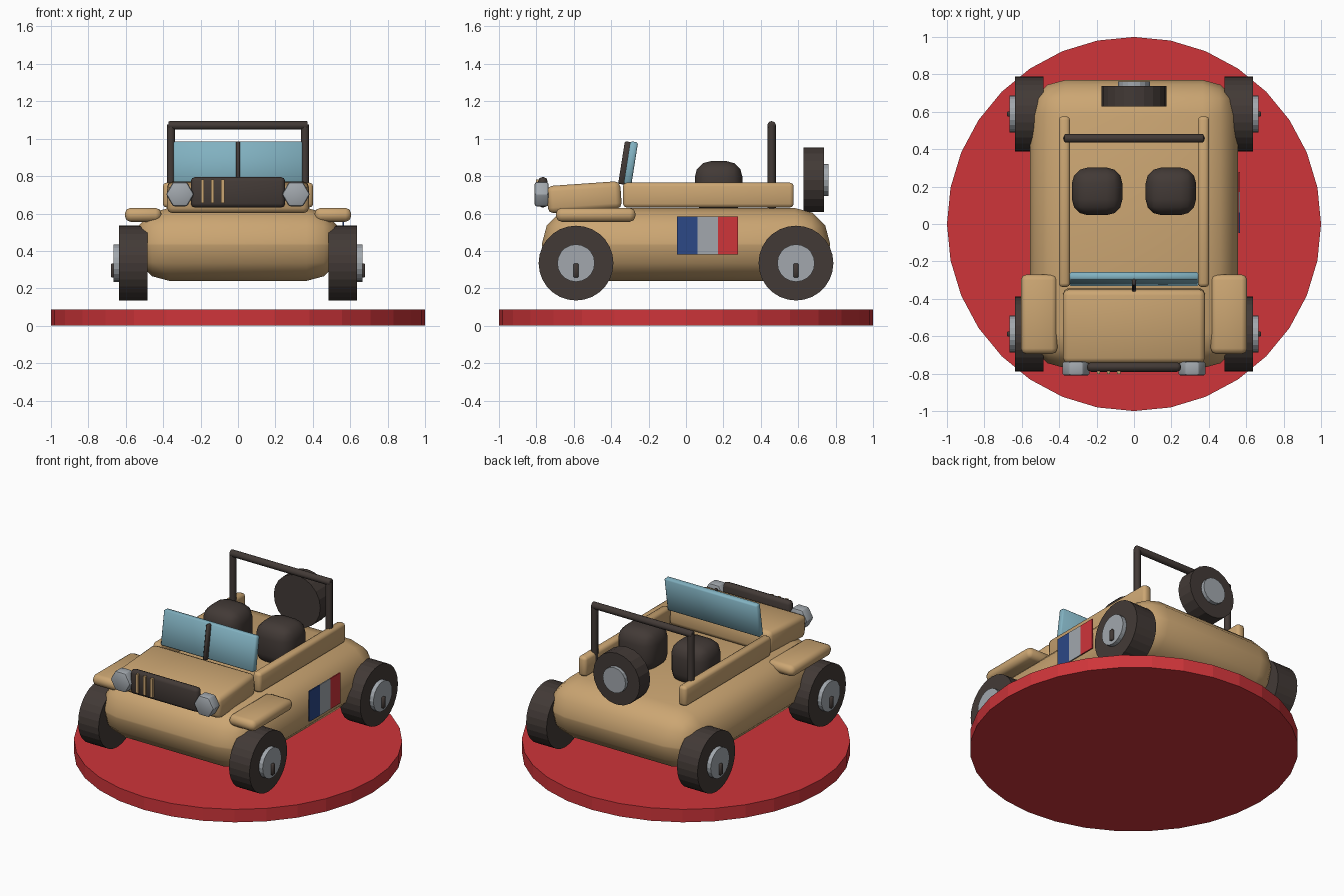
import bpy, bmesh
from math import radians, pi
from mathutils import Matrix, Vector

cube = bpy.data.objects.get("Cube")
if cube:
    bpy.data.objects.remove(cube, do_unlink=True)


def material(name, rgb):
    m = bpy.data.materials.new(name)
    m.use_nodes = True
    colour = (*rgb, 1)
    m.diffuse_color = colour
    shader = next(n for n in m.node_tree.nodes if n.type == 'BSDF_PRINCIPLED')
    shader.inputs["Base Color"].default_value = colour
    return m


TAN = material("sand_paint", (0.60, 0.38, 0.17))
DARK = material("dark_rubber", (0.055, 0.042, 0.037))
RED = material("red", (0.62, 0.035, 0.042))
GLASS = material("blue_glass", (0.22, 0.44, 0.53))
GREY = material("light_grey", (0.36, 0.39, 0.42))
BLUE = material("navy_blue", (0.025, 0.065, 0.24))


def finish(name, bm, mat, place, bevel, segments, angle):
    """Bevel the sharp edges, place the part and shade it."""
    if bevel:
        sharp = [e for e in bm.edges if e.calc_face_angle(0) > radians(40)]
        bmesh.ops.bevel(bm, geom=sharp, offset=bevel, segments=segments,
                        profile=0.5, affect='EDGES', clamp_overlap=True)
    bm.transform(place)
    bmesh.ops.recalc_face_normals(bm, faces=bm.faces)
    mesh = bpy.data.meshes.new(name)
    bm.to_mesh(mesh)
    bm.free()
    mesh.materials.append(mat)
    if angle:
        mesh.shade_smooth()
        mesh.set_sharp_from_angle(angle=radians(angle))
    obj = bpy.data.objects.new(name, mesh)
    bpy.context.collection.objects.link(obj)
    return obj


def box(name, mat, x, y, z, bevel=0, segments=2, tilt=0):
    """Box from (low, high) ranges, tilted about its own x axis in degrees."""
    bm = bmesh.new()
    size = [r[1] - r[0] for r in (x, y, z)]
    centre = Vector([(r[0] + r[1]) / 2 for r in (x, y, z)])
    bmesh.ops.create_cube(bm, size=1, matrix=Matrix.Diagonal((*size, 1)))
    place = Matrix.Translation(centre) @ Matrix.Rotation(radians(tilt), 4, 'X')
    return finish(name, bm, mat, place, bevel, segments, 50 if bevel else 0)


def cylinder(name, mat, start, end, radius, sides, bevel=0, angle=0, spin=0):
    """Cylinder running from one point to another."""
    start, end = Vector(start), Vector(end)
    bm = bmesh.new()
    bmesh.ops.create_cone(bm, cap_ends=True, segments=sides, radius1=radius,
                          radius2=radius, depth=(end - start).length)
    turn = (end - start).to_track_quat('Z', 'Y').to_matrix().to_4x4()
    place = (Matrix.Translation((start + end) / 2) @ turn
             @ Matrix.Rotation(spin, 4, 'Z'))
    return finish(name, bm, mat, place, bevel, 2, angle)


def span(side, low, high):
    """Mirror an x range to the given side."""
    return tuple(sorted((side * low, side * high)))


# Display base
cylinder("display_base", RED, (0, 0, 0), (0, 0, 0.087), 1, 32)

# Body tub and sloping bonnet
box("body_tub", TAN, (-0.557, 0.557), (-0.77, 0.77), (0.24, 0.63), 0.19, 3)
box("bonnet", TAN, (-0.38, 0.38), (-0.742, -0.347), (0.613, 0.76), 0.03, 2, 4)

# Grille with three slats
box("grille", DARK, (-0.252, 0.252), (-0.79, -0.74), (0.632, 0.795), 0.022)
for i in range(3):
    x = -0.19 + i * 0.054
    box(f"grille_slat_{i + 1}", TAN, (x - 0.009, x + 0.009),
        (-0.802, -0.78), (0.657, 0.783))

# Windscreen leaning back, with a centre bar
box("windscreen", GLASS, (-0.345, 0.345), (-0.316, -0.274), (0.755, 0.985), 0.008, 1, -9)
box("windscreen_bar", DARK, (-0.011, 0.011), (-0.345, -0.305), (0.755, 0.985), 0.006, 1, -9)

# Parts repeated on both sides
for label, s in (("left", 1), ("right", -1)):
    box(f"{label}_side_rail", TAN, span(s, 0.342, 0.402), (-0.337, 0.576),
        (0.632, 0.765), 0.02)
    box(f"{label}_fender", TAN, span(s, 0.41, 0.605), (-0.695, -0.27),
        (0.556, 0.63), 0.03)
    box(f"{label}_seat", DARK, span(s, 0.062, 0.332), (0.047, 0.302),
        (0.6, 0.88), 0.085, 3)
    cylinder(f"{label}_headlight", GREY, (s * 0.31, -0.735, 0.703),
             (s * 0.31, -0.81, 0.703), 0.075, 6, 0.012, 30, pi / 2)
    cylinder(f"{label}_roll_post", DARK, (s * 0.358, 0.458, 0.62),
             (s * 0.358, 0.458, 1.075), 0.022, 8, 0, 50)

    # Wheels with hub and valve
    for end, y in (("front", -0.588), ("rear", 0.588)):
        name = f"{end}_{label}"
        z = 0.335
        cylinder(f"{name}_tyre", DARK, (s * 0.485, y, z), (s * 0.637, y, z), 0.2, 28)
        cylinder(f"{name}_hub", GREY, (s * 0.6, y, z), (s * 0.665, y, z), 0.1, 20)
        box(f"{name}_valve", DARK, span(s, 0.65, 0.68), (y - 0.014, y + 0.014),
            (0.258, 0.332), 0.005, 1)

# Roll bar crosspiece
cylinder("roll_crossbar", DARK, (-0.372, 0.458, 1.071), (0.372, 0.458, 1.071),
         0.024, 8, 0.006, 50)

# Spare wheel on the back
cylinder("spare_tyre", DARK, (0, 0.627, 0.78), (0, 0.738, 0.78), 0.173, 20)
cylinder("spare_hub", GREY, (0, 0.72, 0.78), (0, 0.763, 0.78), 0.085, 16)

# Three striped panel on the left side only
for i, (colour, mat) in enumerate((("blue", BLUE), ("grey", GREY), ("red", RED))):
    y = -0.048 + i * 0.109
    box(f"panel_stripe_{colour}", mat, (0.559, 0.567), (y, y + 0.109), (0.38, 0.585))
